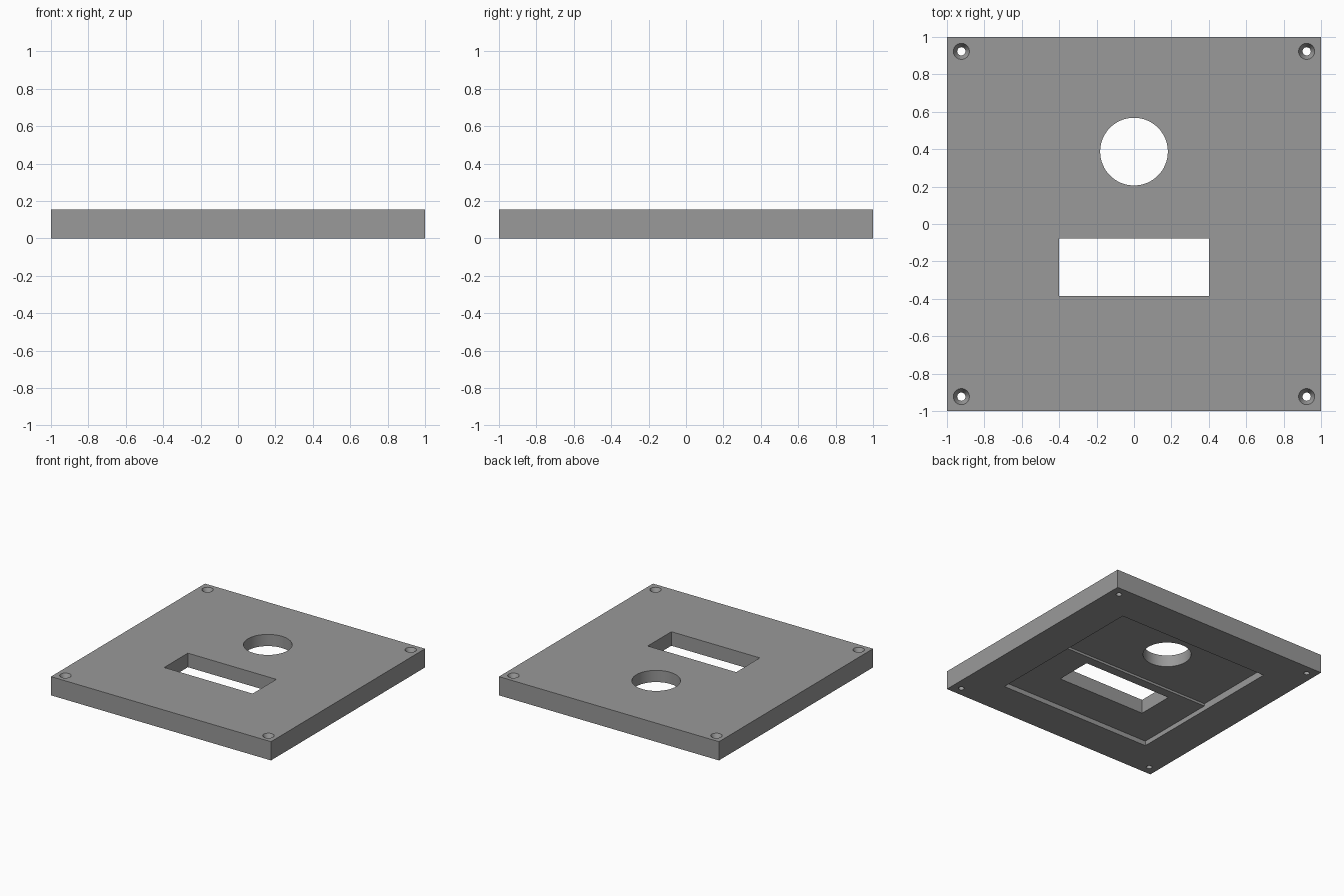
import bpy, bmesh, math

if "Cube" in bpy.data.objects:
    bpy.data.objects.remove(bpy.data.objects["Cube"])

S = 1 / 26          # one design unit; the plate is 52 units wide
T = 4 * S           # plate thickness
SHALLOW, DEEP = 1 * S, 1.5 * S

grey = bpy.data.materials.new("plain grey")
grey.diffuse_color = (0.32, 0.32, 0.32, 1)
grey.use_nodes = True
grey.node_tree.nodes["Principled BSDF"].inputs["Base Color"].default_value = grey.diffuse_color


def finish(name, bm):
    bmesh.ops.recalc_face_normals(bm, faces=bm.faces)
    mesh = bpy.data.meshes.new(name)
    bm.to_mesh(mesh)
    bm.free()
    mesh.materials.append(grey)
    obj = bpy.data.objects.new(name, mesh)
    bpy.context.collection.objects.link(obj)
    return obj


def box(name, lo, hi):
    bm = bmesh.new()
    bmesh.ops.create_cube(bm, size=1)
    for v in bm.verts:
        v.co = [lo[i] if v.co[i] < 0 else hi[i] for i in range(3)]
    return finish(name, bm)


def turned(name, x, y, profile, sides):
    """Closed solid of rings (radius, z) around a vertical axis."""
    bm = bmesh.new()
    rings = [[bm.verts.new((x + r * math.cos(2 * math.pi * k / sides),
                            y + r * math.sin(2 * math.pi * k / sides), z))
              for k in range(sides)] for r, z in profile]
    for a, b in zip(rings, rings[1:]):
        for k in range(sides):
            n = (k + 1) % sides
            bm.faces.new((a[k], a[n], b[n], b[k]))
    bm.faces.new(rings[0])
    bm.faces.new(rings[-1])
    return finish(name, bm)


def extruded(name, profile, half_width):
    """Profile of (y, z) points extruded along x."""
    bm = bmesh.new()
    face = bm.faces.new([bm.verts.new((-half_width, y, z)) for y, z in profile])
    out = bmesh.ops.extrude_face_region(bm, geom=[face])
    for v in out["geom"]:
        if isinstance(v, bmesh.types.BMVert):
            v.co.x = half_width
    return finish(name, bm)


# Square plate
plate = box("cover_plate", (-1, -1, 0), (1, 1, T))

# Stepped pocket in the underside, deeper behind the middle
P = 18 * S
cutters = [extruded("pocket_cutter", [(-P, -0.1), (P, -0.1), (P, DEEP), (0, DEEP),
                                      (0, SHALLOW), (-P, SHALLOW)], P)]

# Rectangular window and round opening
cutters.append(box("window_cutter", (-0.402, -10 * S, -0.2), (0.402, -2 * S, 0.4)))
cutters.append(turned("round_cutter", 0, 0.387, [(0.181, -0.2), (0.181, 0.4)], 64))

# Countersunk screw holes in the corners
H = 24 * S
R_IN, R_OUT, SINK = 0.022, 0.043, 0.04
slope = (R_OUT - R_IN) / SINK
for sx in (-1, 1):
    for sy in (-1, 1):
        cutters.append(turned("screw_cutter", sx * H, sy * H,
                              [(R_IN, -0.1), (R_IN, T - SINK), (R_OUT, T),
                               (R_OUT + slope * 0.02, T + 0.02)], 32))

# Cut everything and remove the cutters
for c in cutters:
    mod = plate.modifiers.new("cut", 'BOOLEAN')
    mod.operation, mod.solver, mod.object = 'DIFFERENCE', 'EXACT', c
    c.hide_render = True
bpy.context.view_layer.update()
dg = bpy.context.evaluated_depsgraph_get()
result = bpy.data.meshes.new_from_object(plate.evaluated_get(dg))
plate.modifiers.clear()
plate.data = result
for c in cutters:
    bpy.data.objects.remove(c)

# One material, smooth curved walls
result.materials.clear()
result.materials.append(grey)
for f in result.polygons:
    f.material_index = 0
bpy.ops.object.select_all(action='DESELECT')
plate.select_set(True)
bpy.context.view_layer.objects.active = plate
bpy.ops.object.shade_smooth_by_angle(angle=math.radians(25))
